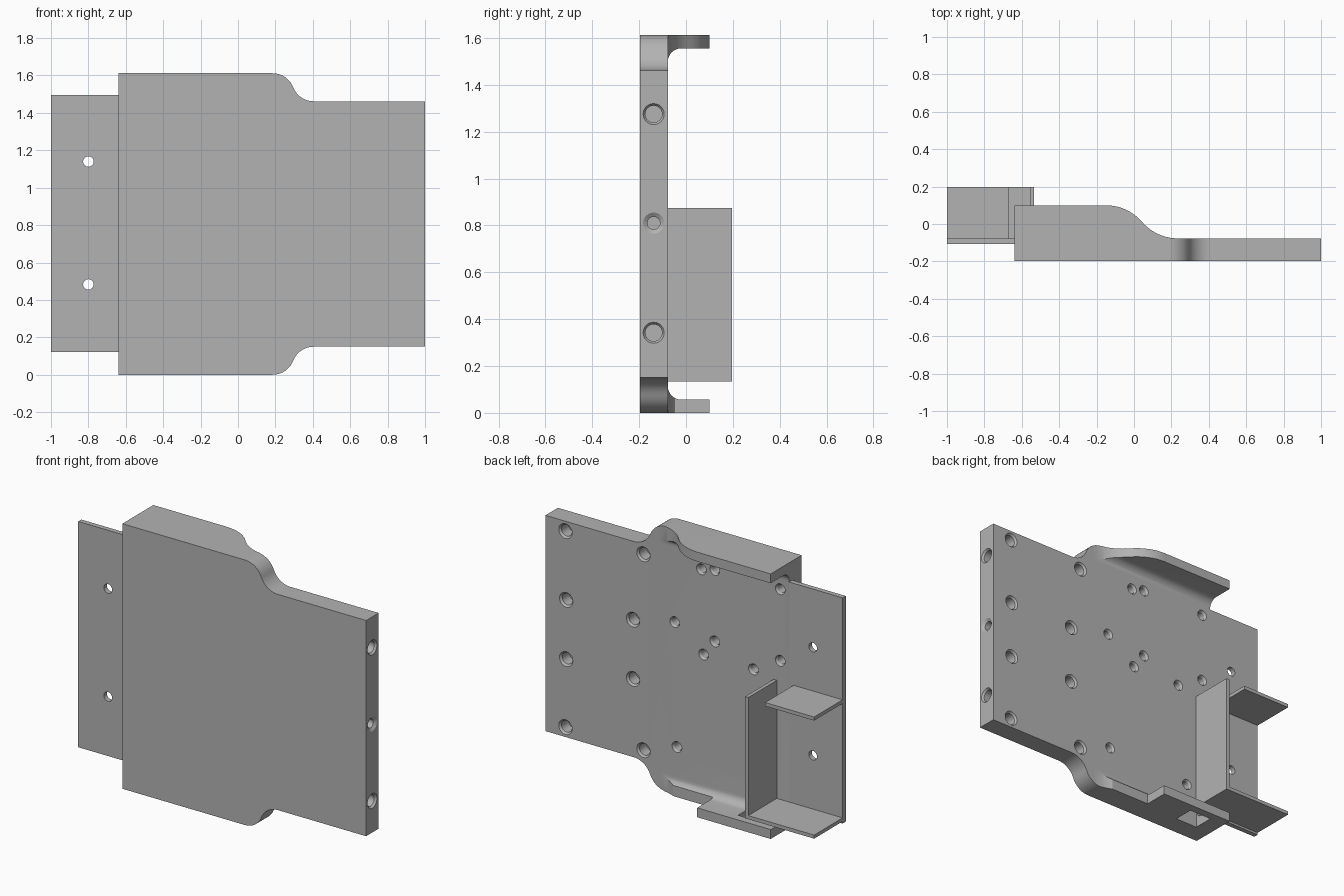
import bpy, bmesh, math
from mathutils import Matrix, Vector

if "Cube" in bpy.data.objects:
    bpy.data.objects.remove(bpy.data.objects["Cube"])

grey = bpy.data.materials.new("plain grey")
grey.use_nodes = True
colour = (0.45, 0.45, 0.45, 1)
grey.diffuse_color = colour
grey.node_tree.nodes["Principled BSDF"].inputs["Base Color"].default_value = colour

FRONT, BACK, LIP = -0.197, -0.077, 0.1   # depths of the main plate and flanges
HEIGHT, SKIN = 1.612, 0.057
MID = HEIGHT / 2


def make_object(name, bm):
    bmesh.ops.recalc_face_normals(bm, faces=bm.faces)
    mesh = bpy.data.meshes.new(name)
    bm.to_mesh(mesh)
    bm.free()
    mesh.materials.append(grey)
    ob = bpy.data.objects.new(name, mesh)
    bpy.context.collection.objects.link(ob)
    return ob


def prism(name, points, axis, low, high):
    """Extrude a 2D outline along one axis."""
    bm = bmesh.new()
    base = []
    for p in points:
        co = list(p)
        co.insert(axis, low)
        base.append(bm.verts.new(co))
    face = bm.faces.new(base)
    ext = bmesh.ops.extrude_face_region(bm, geom=[face])
    move = Vector((0, 0, 0))
    move[axis] = high - low
    bmesh.ops.translate(bm, vec=move, verts=[v for v in ext["geom"] if isinstance(v, bmesh.types.BMVert)])
    return make_object(name, bm)


def box(name, x, y, z):
    return prism(name, [(x[0], y[0]), (x[1], y[0]), (x[1], y[1]), (x[0], y[1])], 2, *z)


def s_curve(a, b, steps=10):
    """Two tangent arcs, level at both ends."""
    w, h = (b[0] - a[0]) / 2, (b[1] - a[1]) / 2
    r = (w * w + h * h) / (2 * abs(h))
    sweep, sign = math.asin(w / r), math.copysign(1, h)
    arc = [(r * math.sin(sweep * i / steps), sign * r * (1 - math.cos(sweep * i / steps)))
           for i in range(steps + 1)]
    return [(a[0] + u, a[1] + v) for u, v in arc] + [(b[0] - u, b[1] - v) for u, v in arc[-2::-1]]


def boolean(ob, tool, operation):
    mod = ob.modifiers.new("shape", "BOOLEAN")
    mod.object, mod.operation, mod.solver = tool, operation, "EXACT"
    bpy.context.view_layer.objects.active = ob
    bpy.ops.object.modifier_apply(modifier=mod.name)
    bpy.data.objects.remove(tool)


def drill(ob, holes, matrix):
    """Cut chamfered holes; each is (u, v, rim radius, bore radius, depth)."""
    bm = bmesh.new()
    n = 24
    for u, v, rim, bore, depth in holes:
        rings = []
        for r, d in ((rim, 0.02), (rim, 0), (bore, -0.012), (bore, -depth)):
            rings.append([bm.verts.new(matrix @ Vector((
                u + r * math.cos(math.tau * i / n), v + r * math.sin(math.tau * i / n), d)))
                for i in range(n)])
        for lo, hi in zip(rings, rings[1:]):
            for i in range(n):
                j = (i + 1) % n
                bm.faces.new((lo[i], lo[j], hi[j], hi[i]))
        bm.faces.new(rings[0])
        bm.faces.new(rings[-1])
    boolean(ob, make_object("drill", bm), "DIFFERENCE")


# Main plate: channel section with filleted flanges
r = 0.055
fillet = [(BACK + r - r * math.sin(t), SKIN + r - r * math.cos(t))
          for t in (math.pi / 2 * i / 8 for i in range(9))]
lower = [(FRONT, 0), (LIP, 0), (LIP, SKIN)] + fillet
upper = [(y, HEIGHT - z) for y, z in reversed(lower)]
body = prism("main_plate", lower + upper, 0, -0.64, 1)

# Shouldered outline seen from the front
shoulder = s_curve((0.185, HEIGHT), (0.405, 1.462))
top_edge = [(-0.7, HEIGHT)] + shoulder + [(1.05, 1.462)]
outline = top_edge + [(x, HEIGHT - z) for x, z in reversed(top_edge)]
boolean(body, prism("outline_tool", outline, 1, -0.3, 0.3), "INTERSECT")

# Flanges sweep down to the plate
plan = [(-0.7, -0.3), (-0.7, LIP + 0.0)] + s_curve((-0.15, LIP), (0.235, BACK)) + [(1.05, BACK), (1.05, -0.3)]
boolean(body, prism("plan_tool", plan, 2, -0.1, 1.8), "INTERSECT")

# Lower flange is cut back beside the shoulder and has a square opening
boolean(body, box("trim_tool", (-0.145, 0.4), (-0.05, 0.3), (-0.1, 0.3)), "DIFFERENCE")
boolean(body, box("opening_tool", (-0.535, -0.385), (-0.076, 0.05), (-0.1, 0.13)), "DIFFERENCE")

# Holes in the back face
large = [(0.865, 0.21), (0.865, 1.402), (0.86, 0.625), (0.86, 0.985),
         (0.34, 0.21), (0.34, 1.402), (0.41, 0.625), (0.41, 0.985)]
small = [(0.13, 1.045), (-0.05, 1.415), (-0.14, 1.435), (-0.14, 1), (-0.065, 0.9),
         (-0.4, 0.9), (-0.58, 1.435), (-0.58, 1), (0.115, 0.29), (-0.465, 0.26)]
back_frame = Matrix(((1, 0, 0, 0), (0, 0, 1, BACK), (0, 1, 0, 0), (0, 0, 0, 1)))
drill(body, [(x, z, 0.045, 0.035, 0.08) for x, z in large]
      + [(x, z, 0.033, 0.025, 0.08) for x, z in small], back_frame)

# Holes in the end face
end_frame = Matrix(((0, 0, 1, 1), (1, 0, 0, 0), (0, 1, 0, 0), (0, 0, 0, 1)))
drill(body, [(-0.138, z, 0.045, bore, 0.1) for z, bore in
             ((0.342, 0.036), (0.81, 0.027), (1.275, 0.036))], end_frame)

# Thin side plate with two through holes
side = box("side_plate", (-1, -0.64), (-0.107, BACK), (0.122, 1.495))
drill(side, [(-0.8, z, 0.028, 0.028, 0.1) for z in (0.483, 1.14)], back_frame)

# Open bracket on the back
depth = (BACK, 0.197)
wall = box("bracket_wall", (-0.557, -0.535), depth, (0.135, 0.875))
floor = box("bracket_floor", (-1, -0.557), depth, (0.135, 0.157))
shelf = box("bracket_shelf", (-1, -0.67), depth, (0.853, 0.875))

# Smooth curves, sharp edges
for ob in (body, side, wall, floor, shelf):
    bpy.ops.object.select_all(action="DESELECT")
    ob.select_set(True)
    bpy.context.view_layer.objects.active = ob
    bpy.ops.object.shade_smooth_by_angle(angle=math.radians(25))
